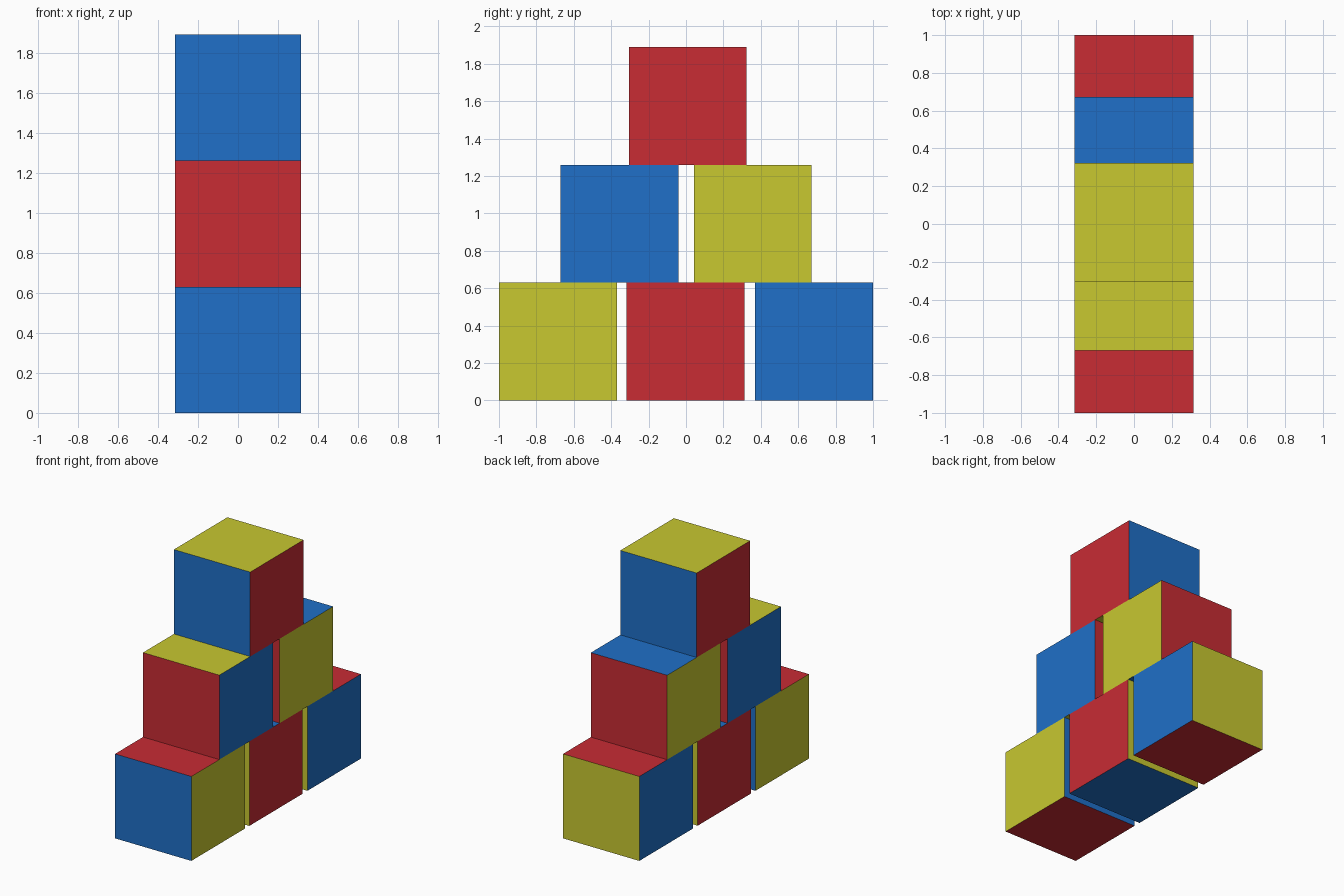
import bpy

if "Cube" in bpy.data.objects:
    bpy.data.objects.remove(bpy.data.objects["Cube"])

SIZE = 0.63


def material(name, rgb):
    mat = bpy.data.materials.new(name)
    mat.diffuse_color = (*rgb, 1)
    mat.use_nodes = True
    mat.node_tree.nodes["Principled BSDF"].inputs["Base Color"].default_value = mat.diffuse_color
    return mat


MATS = [
    material("red", (0.58, 0.025, 0.034)),
    material("yellow", (0.58, 0.58, 0.03)),
    material("blue", (0.014, 0.162, 0.58)),
]
RED, YELLOW, BLUE = range(3)


def block(name, y, level, colours):
    """Toy block; colours are for its x, y and z pairs of opposite faces."""
    bpy.ops.mesh.primitive_cube_add(size=SIZE, location=(0, y, (level + 0.5) * SIZE))
    obj = bpy.context.object
    obj.name = name
    for mat in MATS:
        obj.data.materials.append(mat)
    for face in obj.data.polygons:
        axis = max(range(3), key=lambda i: abs(face.normal[i]))
        face.material_index = colours[axis]


# Bottom row
block("bottom_front_block", -0.685, 0, (YELLOW, BLUE, RED))
block("bottom_middle_block", -0.002, 0, (RED, YELLOW, BLUE))
block("bottom_back_block", 0.685, 0, (BLUE, YELLOW, RED))

# Middle row
block("middle_front_block", -0.355, 1, (BLUE, RED, YELLOW))
block("middle_back_block", 0.357, 1, (YELLOW, RED, BLUE))

# Top block
block("top_block", 0.009, 2, (RED, BLUE, YELLOW))
